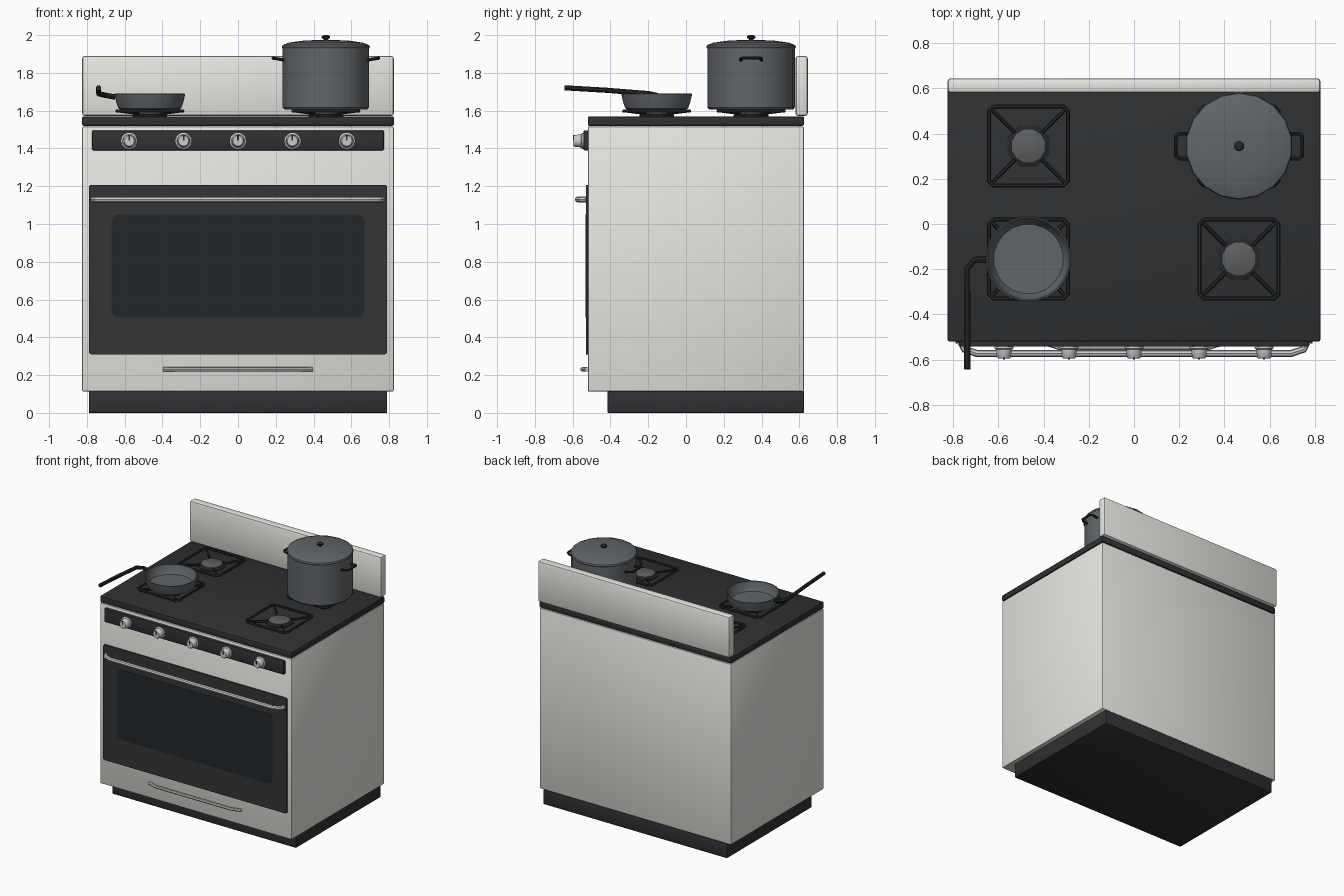
import bpy, bmesh, math
from mathutils import Vector

if "Cube" in bpy.data.objects:
    bpy.data.objects.remove(bpy.data.objects["Cube"])


def mat(name, c):
    m = bpy.data.materials.new(name)
    m.diffuse_color = (*c, 1)
    m.use_nodes = True
    m.node_tree.nodes["Principled BSDF"].inputs["Base Color"].default_value = m.diffuse_color
    return m


ENAMEL = mat("enamel", (0.80, 0.80, 0.76))
BLACK = mat("black", (0.028, 0.03, 0.032))
DOOR = mat("door_black", (0.035, 0.035, 0.037))
GLASS = mat("glass", (0.016, 0.02, 0.023))
STEEL = mat("steel", (0.62, 0.63, 0.63))
IRON = mat("iron", (0.02, 0.021, 0.022))
CAP = mat("burner_cap", (0.11, 0.115, 0.12))
POT = mat("pot_metal", (0.12, 0.13, 0.14))


def finish(o, m):
    o.data.materials.clear()
    o.data.materials.append(m)
    bpy.ops.object.select_all(action='DESELECT')
    o.select_set(True)
    bpy.context.view_layer.objects.active = o
    bpy.ops.object.shade_smooth_by_angle(angle=math.radians(35))
    return o


def from_bm(name, bm, m):
    bmesh.ops.recalc_face_normals(bm, faces=bm.faces)
    me = bpy.data.meshes.new(name)
    bm.to_mesh(me)
    bm.free()
    o = bpy.data.objects.new(name, me)
    bpy.context.collection.objects.link(o)
    return finish(o, m)


def box(name, lo, hi, m, bevel=0.008, corner=0):
    """Bevelled box; corner rounds only the edges running along y first."""
    bm = bmesh.new()
    bmesh.ops.create_cube(bm, size=1)
    lo, hi = Vector(lo), Vector(hi)
    for v in bm.verts:
        v.co = Vector([(lo[i] + hi[i]) / 2 + v.co[i] * (hi[i] - lo[i]) for i in range(3)])
    if corner:
        es = [e for e in bm.edges if abs(e.verts[0].co.y - e.verts[1].co.y) > 1e-5]
        bmesh.ops.bevel(bm, geom=es, offset=corner, segments=5, profile=0.5, affect='EDGES')
    elif bevel:
        bmesh.ops.bevel(bm, geom=bm.edges[:], offset=bevel, segments=2, profile=0.5, affect='EDGES')
    return from_bm(name, bm, m)


def lathe(name, profile, n, at, m, forward=False):
    """Revolve (radius, height) points about z, or about -y when forward."""
    bm = bmesh.new()
    rings = []
    for r, h in profile:
        ring = []
        for i in range(1 if r == 0 else n):
            a = 2 * math.pi * (i + 0.5) / n
            p = (r * math.cos(a), r * math.sin(a), h)
            if forward:
                p = (p[0], -h, p[1])
            ring.append(bm.verts.new(Vector(p) + Vector(at)))
        rings.append(ring)
    for a, b in zip(rings, rings[1:]):
        for i in range(n):
            j = (i + 1) % n
            if len(a) == 1:
                bm.faces.new((a[0], b[i], b[j]))
            elif len(b) == 1:
                bm.faces.new((a[i], a[j], b[0]))
            else:
                bm.faces.new((a[i], a[j], b[j], b[i]))
    return from_bm(name, bm, m)


def tube(name, paths, r, m, cyclic=False, res=2):
    cu = bpy.data.curves.new(name, 'CURVE')
    cu.dimensions = '3D'
    cu.bevel_depth, cu.bevel_resolution, cu.use_fill_caps = r, res, True
    for pts in paths:
        s = cu.splines.new('POLY')
        s.points.add(len(pts) - 1)
        for p, c in zip(s.points, pts):
            p.co = (*c, 1)
        s.use_cyclic_u = cyclic
    o = bpy.data.objects.new(name, cu)
    bpy.context.collection.objects.link(o)
    bpy.ops.object.select_all(action='DESELECT')
    o.select_set(True)
    bpy.context.view_layer.objects.active = o
    bpy.ops.object.convert(target='MESH')
    return finish(bpy.context.object, m)


# Cabinet
box("plinth", (-0.79, -0.415, 0), (0.79, 0.625, 0.115), BLACK, 0.004)
box("body", (-0.825, -0.52, 0.112), (0.825, 0.625, 1.517), ENAMEL, 0.01)
box("cooktop", (-0.825, -0.52, 1.52), (0.825, 0.625, 1.57), BLACK, 0.008)
box("backsplash", (-0.825, 0.58, 1.572), (0.825, 0.645, 1.89), ENAMEL, 0.014)

# Oven door, window and handles
box("oven_door", (-0.79, -0.53, 0.31), (0.79, -0.50, 1.207), DOOR, corner=0.014)
box("oven_window", (-0.67, -0.532, 0.505), (0.67, -0.51, 1.05), GLASS, corner=0.04)
for name, w, z, y, r in (("door_handle", 0.765, 1.13, -0.573, 0.016),
                         ("drawer_handle", 0.395, 0.23, -0.548, 0.012)):
    half = [(w, -0.525), (w - 0.015, y + 0.018), (w - 0.07, y)]
    pts = [(-a, b, z) for a, b in half] + [(a, b, z) for a, b in reversed(half)]
    tube(name, [pts], r, STEEL)

# Control panel and knobs
box("control_panel", (-0.772, -0.543, 1.39), (0.772, -0.51, 1.495), BLACK, 0.006)
for i in range(5):
    x = (i - 2) * 0.288
    lathe(f"knob_{i}", [(0, -0.005), (0.043, -0.005), (0.043, 0.008), (0.035, 0.013),
                        (0.032, 0.046), (0.027, 0.052), (0, 0.052)], 16,
          (x, -0.543, 1.44), STEEL, True)
    box(f"knob_mark_{i}", (x - 0.004, -0.599, 1.442), (x + 0.004, -0.59, 1.47), BLACK, 0)

# Burners and grates
H = 0.175
for i, (x, y) in enumerate(((-0.467, 0.345), (0.465, 0.345), (-0.467, -0.155), (0.465, -0.155))):
    lathe(f"burner_base_{i}", [(0, 1.568), (0.1, 1.568), (0.1, 1.577), (0.065, 1.588), (0, 1.588)],
          8, (x, y, 0), IRON)
    lathe(f"burner_cap_{i}", [(0, 1.583), (0.078, 1.583), (0.078, 1.592), (0.068, 1.597), (0, 1.597)],
          12, (x, y, 0), CAP)
    c, z = H - 0.02, 1.598
    ring = []
    for sx, sy in ((1, 1), (-1, 1), (-1, -1), (1, -1)):
        pair = [(x + sx * H, y + sy * c, z), (x + sx * c, y + sy * H, z)]
        ring += pair if sx * sy > 0 else pair[::-1]
    tube(f"grate_frame_{i}", [ring], 0.009, IRON, True, 1)
    tube(f"grate_bars_{i}", [[(x + sx * 0.168, y + sy * 0.168, z), (x + sx * 0.06, y + sy * 0.06, 1.584)]
                             for sx in (1, -1) for sy in (1, -1)], 0.008, IRON, False, 1)

# Stock pot with lid
px, py = 0.465, 0.345
lathe("pot", [(0, 1.606), (0.222, 1.606), (0.232, 1.618), (0.232, 1.935), (0.222, 1.935),
              (0.222, 1.63), (0, 1.63)], 18, (px, py, 0), POT)
lathe("pot_lid", [(0, 1.928), (0.233, 1.928), (0.237, 1.936), (0.233, 1.947), (0.2, 1.96),
                  (0.12, 1.971), (0, 1.976)], 18, (px, py, 0), POT)
lathe("lid_knob", [(0, 1.97), (0.012, 1.97), (0.013, 1.98), (0.023, 1.985), (0.023, 1.993),
                   (0.013, 2.0), (0, 2.0)], 12, (px, py, 0), IRON)
for s in (-1, 1):
    half = [(0.22, 0.055, 1.868), (0.265, 0.055, 1.876), (0.28, 0.042, 1.878)]
    pts = [(px + s * a, py + b, z) for a, b, z in half]
    pts += [(px + s * a, py - b, z) for a, b, z in reversed(half)]
    tube("pot_handle_" + ("right" if s > 0 else "left"), [pts], 0.0085, IRON)

# Frying pan
fx, fy = -0.467, -0.155
lathe("frying_pan", [(0, 1.606), (0.155, 1.606), (0.168, 1.612), (0.18, 1.645), (0.19, 1.688),
                     (0.186, 1.69), (0.181, 1.688), (0.17, 1.645), (0.155, 1.622), (0, 1.618)],
      20, (fx, fy, 0), POT)
handle = tube("pan_handle", [[(-0.65, -0.158, 1.672), (-0.705, -0.158, 1.682), (-0.738, -0.195, 1.69),
                              (-0.738, -0.42, 1.708), (-0.738, -0.643, 1.721)]], 0.014, IRON)
